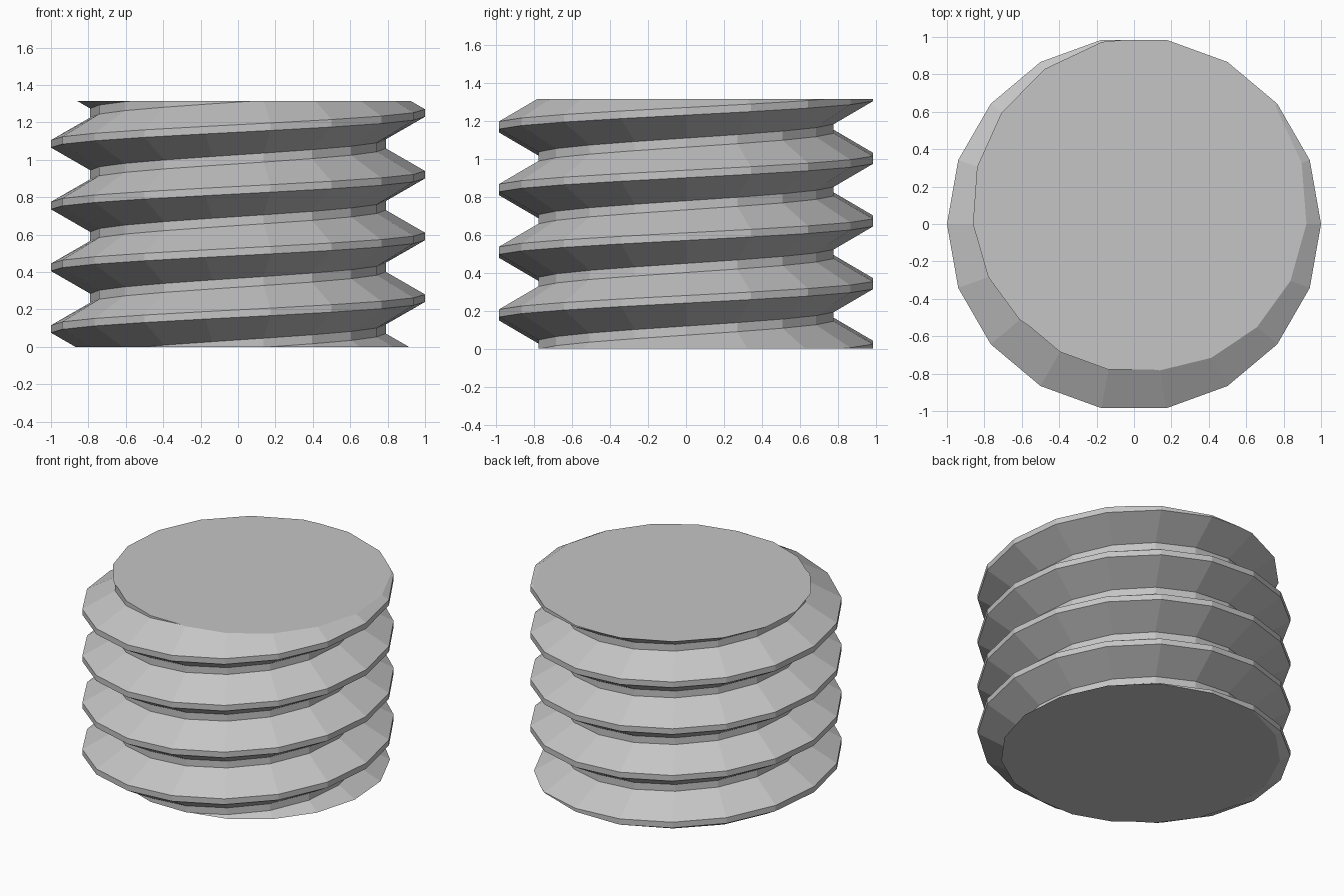
import bpy
import bmesh
from math import cos, sin, tau

if "Cube" in bpy.data.objects:
    bpy.data.objects.remove(bpy.data.objects["Cube"], do_unlink=True)

SIDES = 18
PITCH = 0.33
HEIGHT = 1.315
ROOT, CREST = 0.79, 1.0
CREST_HALF, FLANK = 0.02, 0.121
START = -0.07          # crest height at angle zero
TURNS_BELOW, TURNS_ABOVE = 2, 6

# Thread profile over one pitch: lower flank, crest, upper flank, root
profile = [
    (ROOT, -CREST_HALF - FLANK),
    (CREST, -CREST_HALF),
    (CREST, CREST_HALF),
    (ROOT, CREST_HALF + FLANK),
    (ROOT, PITCH - CREST_HALF - FLANK),
]

# Sweep the profile along a right-handed helix
bm = bmesh.new()
previous = None
for step in range(-TURNS_BELOW * SIDES, TURNS_ABOVE * SIDES + 1):
    angle = tau * step / SIDES
    lift = START + PITCH * step / SIDES
    row = [bm.verts.new((r * cos(angle), r * sin(angle), z + lift))
           for r, z in profile]
    if previous:
        for j in range(len(row) - 1):
            bm.faces.new((previous[j], row[j], row[j + 1], previous[j + 1]))
    previous = row
bmesh.ops.remove_doubles(bm, verts=bm.verts[:], dist=0.0005)

# Slice both ends flat and cap them
for level, direction in ((0, -1), (HEIGHT, 1)):
    bmesh.ops.bisect_plane(
        bm, geom=bm.verts[:] + bm.edges[:] + bm.faces[:], dist=0.00001,
        plane_co=(0, 0, level), plane_no=(0, 0, direction), clear_outer=True)
    rim = [e for e in bm.edges if e.is_boundary
           and all(abs(v.co.z - level) < 0.0001 for v in e.verts)]
    bmesh.ops.edgeloop_fill(bm, edges=rim)
bmesh.ops.recalc_face_normals(bm, faces=bm.faces[:])

mesh = bpy.data.meshes.new("threaded_rod")
bm.to_mesh(mesh)
bm.free()
rod = bpy.data.objects.new("threaded_rod", mesh)
bpy.context.collection.objects.link(rod)

# Plain grey metal
grey = bpy.data.materials.new("light_grey")
grey.use_nodes = True
colour = (0.56, 0.56, 0.56, 1)
grey.diffuse_color = colour
for node in grey.node_tree.nodes:
    if node.type == "BSDF_PRINCIPLED":
        node.inputs["Base Color"].default_value = colour
mesh.materials.append(grey)
